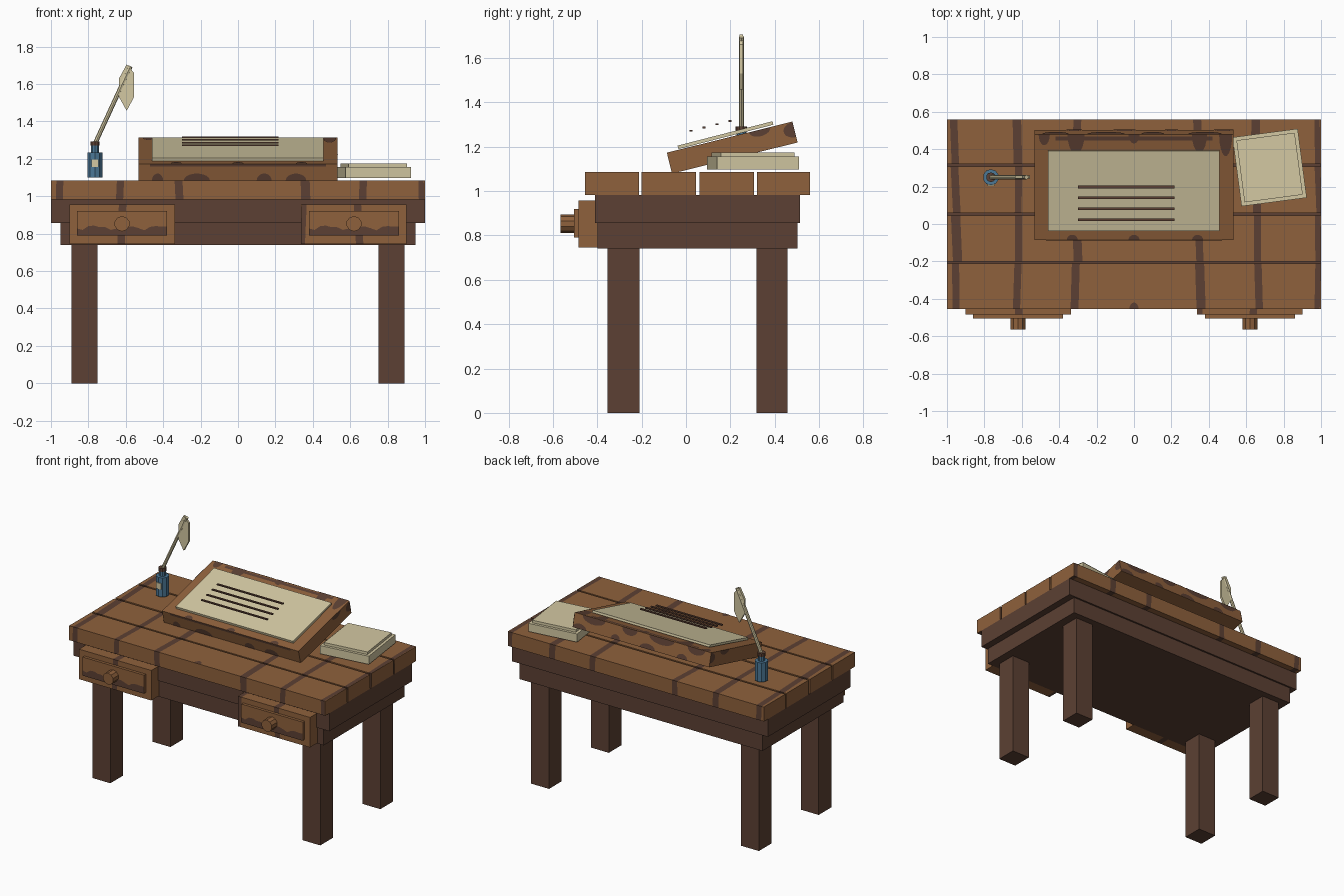
import bpy, bmesh, math, random
from mathutils import Matrix, Vector

if "Cube" in bpy.data.objects:
    bpy.data.objects.remove(bpy.data.objects["Cube"])

random.seed(4)


def material(name, hexa):
    rgb = [int(hexa[i:i + 2], 16) / 255 for i in (0, 2, 4)]
    m = bpy.data.materials.new(name)
    m.diffuse_color = [((c + 0.055) / 1.055) ** 2.4 if c > 0.04 else c / 12.92 for c in rgb] + [1]
    m.use_nodes = True
    m.node_tree.nodes["Principled BSDF"].inputs["Base Color"].default_value = m.diffuse_color
    return m


BROWN = material("warm wood", "8F613C")
DARK = material("dark wood", "5C4033")
CREAM = material("paper cream", "D3C8A2")
BLUE = material("ink blue glass", "4C7896")


def finish(name, bm, *mats, matrix=None):
    if matrix:
        bm.transform(matrix)
    me = bpy.data.meshes.new(name)
    bm.to_mesh(me)
    bm.free()
    for m in mats:
        me.materials.append(m)
    ob = bpy.data.objects.new(name, me)
    bpy.context.collection.objects.link(ob)
    return ob


def box(name, x, y, z, mat, bands=(), matrix=None):
    """Box from (min, max) ranges; bands are dark grain stripes (x, half width)."""
    bm = bmesh.new()
    bmesh.ops.create_cube(bm, size=1)
    size = [r[1] - r[0] for r in (x, y, z)]
    mid = Vector([(r[1] + r[0]) / 2 for r in (x, y, z)])
    bmesh.ops.transform(bm, verts=bm.verts, matrix=Matrix.Translation(mid) @ Matrix.Diagonal((*size, 1)))
    for cx, hw in bands:
        c = Vector((cx, mid.y, mid.z))
        n = Vector((1, random.uniform(-.05, .05), random.uniform(-.06, .06)))
        for s in (-hw, hw):
            bmesh.ops.bisect_plane(bm, geom=bm.verts[:] + bm.edges[:] + bm.faces[:],
                                   plane_co=c + Vector((s, 0, 0)), plane_no=n)
        for f in bm.faces:
            if abs((f.calc_center_median() - c).dot(n)) < hw and abs(f.normal.x) < .9:
                f.material_index = 1
    return finish(name, bm, mat, DARK, matrix=matrix)


def stains(name, shapes, matrix=None):
    """Thin dark patches; each shape is a list of 3D outline points."""
    bm = bmesh.new()
    for pts in shapes:
        bm.faces.new([bm.verts.new(p) for p in pts])
    return finish(name, bm, DARK, matrix=matrix)


def half_oval(c, u, v, full=False):
    c, u, v = Vector(c), Vector(u), Vector(v)
    n, turn = 9, (2 if full else 1) * math.pi
    return [c + u * math.cos(turn * i / n) + v * math.sin(turn * i / n) for i in range(n + (not full))]


def cylinder(name, r, depth, sides, matrix, mat):
    bm = bmesh.new()
    bmesh.ops.create_cone(bm, cap_ends=True, segments=sides, radius1=r, radius2=r, depth=depth)
    return finish(name, bm, mat, matrix=matrix)


# Legs and two-step frame
for side, sx in (("left", -1), ("right", 1)):
    for end, y in (("front", (-.353, -.21)), ("back", (.317, .457))):
        box(f"{end}_{side}_leg", sorted((sx * .75, sx * .89)), y, (0, .75), DARK)
box("lower_frame", (-.95, .95), (-.40, .503), (.74, .857), DARK)
box("upper_frame", (-1, 1), (-.41, .515), (.857, .983), DARK)

# Tabletop planks with dark grain bands
for i, y in enumerate(((-.455, -.212), (-.2, .046), (.06, .307), (.32, .56))):
    bands = [(cx + random.uniform(-.008, .008), random.uniform(.018, .026))
             for cx in (-.95, -.625, -.305, .35, .66)] + [(.982, .014)]
    box(f"tabletop_plank_{i + 1}", (-1, 1), y, (.983, 1.085), BROWN, bands)
stains("tabletop_stain", [half_oval((0, -.455, 1.087), (.025, 0, 0), (0, .035, 0))])

# Drawers: front, raised panel with wavy dark stain, knob
for side, c in (("left", -.62), ("right", .62)):
    grain = [(c, .02)] if c < 0 else [(.35, .013), (.645, .02)]
    box(f"{side}_drawer_front", (c - .282, c + .282), (-.485, -.40), (.745, .957), BROWN, grain)
    box(f"{side}_drawer_panel", (c - .24, c + .24), (-.505, -.48), (.79, .92), BROWN)
    top = [(c + .24 - .48 * i / 16, -.507, .833 + .010 * math.sin(i * 1.1) + .006 * math.cos(i * 2.3))
           for i in range(17)]
    stains(f"{side}_drawer_stain", [[(c - .24, -.507, .79), (c + .24, -.507, .79)] + top])
    cylinder(f"{side}_drawer_knob", .041, .07, 10,
             Matrix.Translation((c, -.53, .853)) @ Matrix.Rotation(math.pi / 2, 4, 'X'), BROWN)

# Sloped writing board
slope = Matrix.Translation((0, -.063, 1.079)) @ Matrix.Rotation(math.radians(13.9), 4, 'X')
L, T, W = .583, .097, .533
box("writing_board", (-W, W), (0, L), (0, T), BROWN, matrix=slope)
e = .002
patches = [[(-.42, L - .035, T + e), (.42, L - .035, T + e), (.42, L - .012, T + e), (-.42, L - .012, T + e)]]
for x, w, d in ((-.31, .045, .11), (.35, .04, .10), (0, .03, .05), (-.48, .03, .06), (.49, .035, .12)):
    patches.append(half_oval((x, L, T + e), (w, 0, 0), (0, -d, 0)))
for x in (-.33, 0, .34):
    patches.append(half_oval((x, 0, T + e), (.03, 0, 0), (0, .03, 0)))
patches.append([(-.47, -e, T - .014), (.47, -e, T - .014), (.47, -e, T), (-.47, -e, T)])
for x, w in ((-.22, .07), (.14, .04), (.31, .055), (-.43, .03)):
    patches.append(half_oval((x, -e, .006), (w, 0, 0), (0, 0, .038)))
for x, w in ((-.42, .07), (-.15, .1), (.1, .06), (.38, .09)):
    patches.append(half_oval((x, L + e, T), (w, 0, 0), (0, 0, -.045)))
    patches.append(half_oval((x + .1, L + e, 0), (w * .6, 0, 0), (0, 0, .035)))
for s in (-1, 1):
    patches.append(half_oval((s * (W + e), .43, T), (0, .05, 0), (0, 0, -.03)))
    patches.append(half_oval((s * (W + e), L, .06), (0, 0, .035), (0, -.05, 0)))
stains("writing_board_stains", patches, slope)

# Sheet of paper and its written lines
sheet = Matrix.Translation((0, .178, 1.252)) @ Matrix.Rotation(math.radians(14.4), 4, 'X')
box("paper_sheet", (-.46, .457), (-.221, .221), (-.008, .008), CREAM, matrix=sheet)
for i in range(4):
    y, z = .022 + .0587 * i, 1.272 + .0145 * i
    box(f"written_line_{i + 1}", (-.3, .217), (y - .007, y + .007), (z - .004, z + .004), DARK)

# Stack of paper, turned slightly
turn = Matrix.Translation((.725, .302, 0)) @ Matrix.Rotation(math.radians(7.5), 4, 'Z')
box("paper_stack", (-.176, .176), (-.186, .186), (1.098, 1.156), CREAM, matrix=turn)
box("paper_stack_top", (-.157, .157), (-.167, .167), (1.15, 1.174), CREAM, matrix=turn)

# Ink bottle
bx, by = -.765, .25
for name, r, z0, z1, mat in (("ink_bottle", .043, 1.1, 1.235, BLUE), ("ink_bottle_neck", .022, 1.23, 1.275, BLUE),
                             ("ink_bottle_rim", .026, 1.27, 1.292, DARK)):
    cylinder(name, r, z1 - z0, 10, Matrix.Translation((bx, by, (z0 + z1) / 2)), mat)
box("ink_label", (bx - .019, bx + .019), (by - .046, by - .040), (1.155, 1.197), CREAM)

# Quill: slanted shaft and flat vane
a, b = Vector((-.765, by, 1.28)), Vector((-.575, by, 1.695))
d = b - a
cylinder("quill_shaft", .012, d.length, 8,
         Matrix.Translation((a + b) / 2) @ d.to_track_quat('Z', 'Y').to_matrix().to_4x4(), CREAM)
bm = bmesh.new()
outline = ((-.595, 1.705), (-.556, 1.66), (-.556, 1.53), (-.595, 1.457), (-.636, 1.53), (-.636, 1.63))
face = bm.faces.new([bm.verts.new((x, by - .008, z)) for x, z in outline])
ext = bmesh.ops.extrude_face_region(bm, geom=[face])
bmesh.ops.translate(bm, vec=(0, .016, 0), verts=[v for v in ext["geom"] if isinstance(v, bmesh.types.BMVert)])
bmesh.ops.recalc_face_normals(bm, faces=bm.faces)
finish("quill_vane", bm, CREAM)
